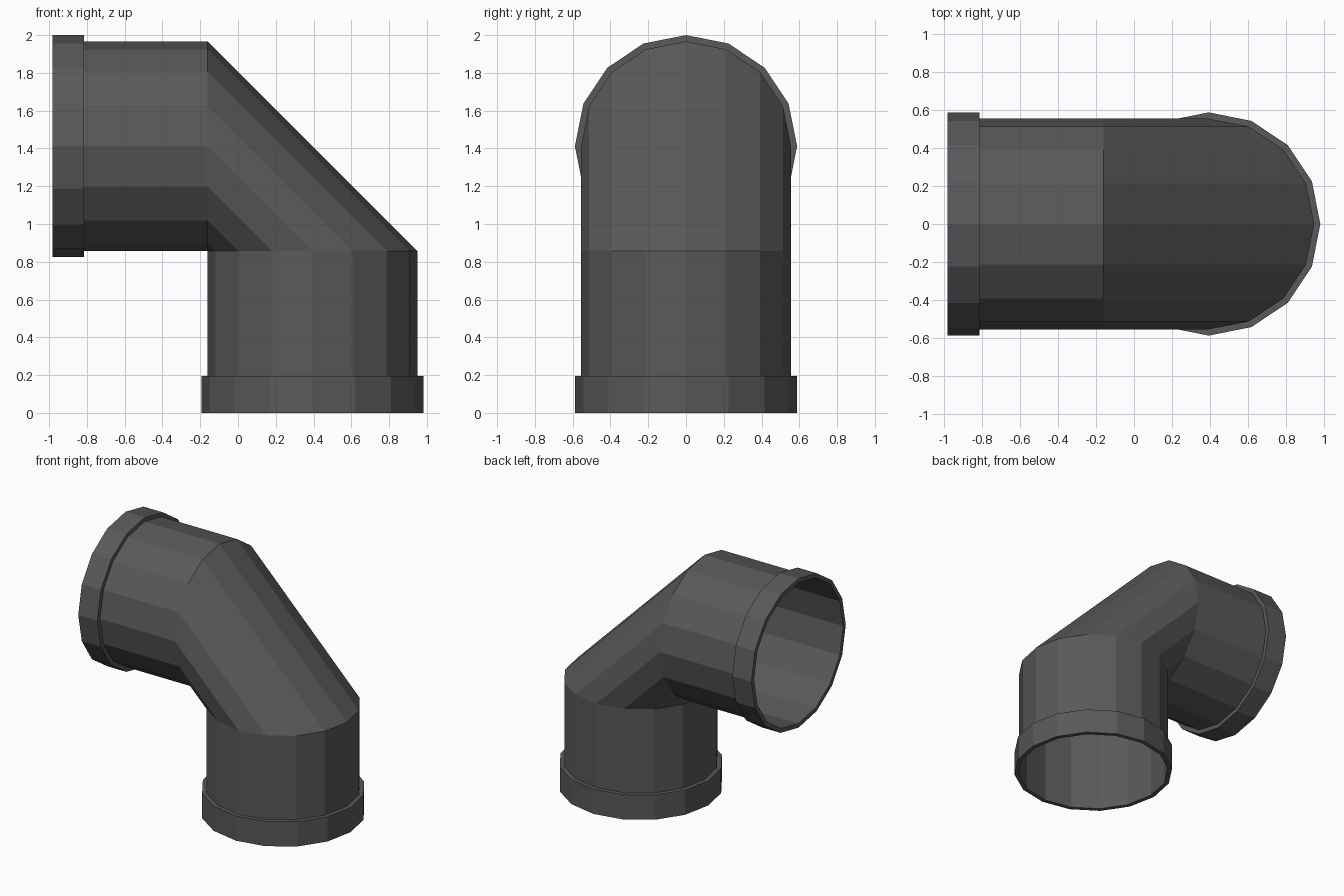
import bpy, bmesh
from math import cos, sin, pi

if "Cube" in bpy.data.objects:
    bpy.data.objects.remove(bpy.data.objects["Cube"])

SIDES = 16
R_PIPE, R_COLLAR = 0.555, 0.588
CX, CZ = 0.394, 1.412          # axis of the upright leg / of the level leg
END = -0.982                   # open end of the level leg

plastic = bpy.data.materials.new("dark_grey")
plastic.diffuse_color = (0.1, 0.1, 0.1, 1)
plastic.use_nodes = True
plastic.node_tree.nodes["Principled BSDF"].inputs["Base Color"].default_value = plastic.diffuse_color


def upright(r, z):
    """Ring around the vertical leg."""
    return [(CX + r * cos(2 * pi * i / SIDES), r * sin(2 * pi * i / SIDES), z)
            for i in range(SIDES)]


def level(r, x):
    """Ring around the horizontal leg."""
    return [(x, r * sin(2 * pi * i / SIDES), CZ + r * cos(2 * pi * i / SIDES))
            for i in range(SIDES)]


def skin(name, rings):
    """Join successive rings with flat faces."""
    bm = bmesh.new()
    loops = [[bm.verts.new(p) for p in ring] for ring in rings]
    for a, b in zip(loops, loops[1:]):
        for i in range(SIDES):
            j = (i + 1) % SIDES
            bm.faces.new((a[i], a[j], b[j], b[i]))
    bmesh.ops.remove_doubles(bm, verts=bm.verts, dist=0.0005)
    mesh = bpy.data.meshes.new(name)
    bm.to_mesh(mesh)
    bm.free()
    mesh.materials.append(plastic)
    obj = bpy.data.objects.new(name, mesh)
    bpy.context.collection.objects.link(obj)


# Hollow elbow: upright leg, slanted bend whose rings meet at the inner corner, level leg
skin("elbow_pipe", [upright(R_PIPE, 0), upright(R_PIPE, CZ - R_PIPE),
                    level(R_PIPE, CX - R_PIPE), level(R_PIPE, END)])

# Collars around the two open ends
skin("bottom_collar", [upright(R_PIPE, 0), upright(R_COLLAR, 0),
                       upright(R_COLLAR, 0.195), upright(R_PIPE, 0.195)])
skin("side_collar", [level(R_PIPE, -0.815), level(R_COLLAR, -0.815),
                     level(R_COLLAR, END), level(R_PIPE, END)])
